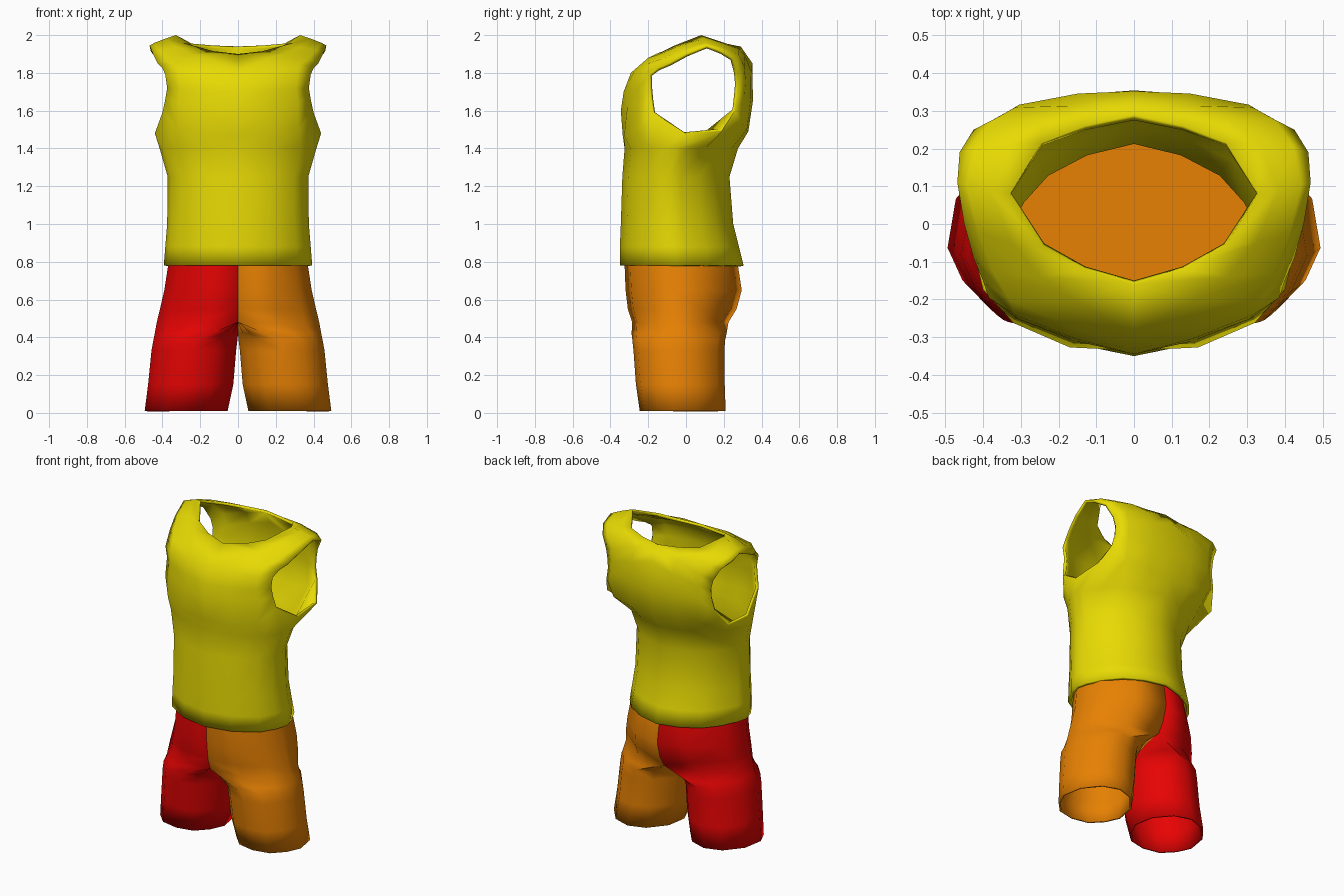
import bpy
import bmesh
from math import radians
from mathutils import Vector

if "Cube" in bpy.data.objects:
    bpy.data.objects.remove(bpy.data.objects["Cube"], do_unlink=True)


def material(name, rgb):
    mat = bpy.data.materials.new(name)
    mat.use_nodes = True
    mat.diffuse_color = (*rgb, 1)
    mat.node_tree.nodes["Principled BSDF"].inputs["Base Color"].default_value = (*rgb, 1)
    return mat


yellow = material("yellow cloth", (0.8, 0.7, 0.001))
orange = material("orange cloth", (0.8, 0.22, 0.001))
red = material("red cloth", (0.8, 0.001, 0.001))


def finish(bm, name, mat, angle):
    mesh = bpy.data.meshes.new(name)
    bm.to_mesh(mesh)
    bm.free()
    obj = bpy.data.objects.new(name, mesh)
    bpy.context.collection.objects.link(obj)
    mesh.materials.append(mat)
    bpy.ops.object.select_all(action='DESELECT')
    obj.select_set(True)
    bpy.context.view_layer.objects.active = obj
    bpy.ops.object.shade_smooth_by_angle(angle=radians(angle))
    return obj


def thicken(obj, thickness):
    cloth = obj.modifiers.new("Cloth thickness", 'SOLIDIFY')
    cloth.thickness = thickness
    cloth.offset = -1


def bridge(bm, a, b, closed=False):
    n = len(a)
    for i in range(n if closed else n - 1):
        j = (i + 1) % n
        bm.faces.new((a[i], a[j], b[j], b[i]))


# Shirt: left half, lofted from hem to armpit
def build_shirt():
    bm = bmesh.new()
    outline = [(0, -1), (.44, -.89), (.8, -.63), (.95, -.33), (1, -.1),
               (.96, .1), (.82, .43), (.64, .69), (.35, .89), (0, 1)]
    # height, half width, front, back
    levels = [(.78, .393, -.35, .305), (.88, .385, -.35, .28), (1, .375, -.345, .25),
              (1.25, .372, -.337, .23), (1.4, .415, -.325, .275)]
    rings = []
    for z, w, front, back in levels:
        mid, half = (front + back) / 2, (back - front) / 2
        rings.append([bm.verts.new((x * w, mid + y * half, z)) for x, y in outline])
    armpit = [(0, -.335, 1.47), (.17, -.327, 1.47), (.32, -.262, 1.5), (.4, -.175, 1.59),
              (.44, -.01, 1.48), (.435, .19, 1.49), (.39, .26, 1.6), (.31, .3, 1.52),
              (.16, .322, 1.5), (0, .33, 1.49)]
    rings.append([bm.verts.new(p) for p in armpit])
    for a, b in zip(rings, rings[1:]):
        bridge(bm, a, b)

    # Chest, over the shoulder and down the back: inner edge, armhole edge, bulge
    strips = [((0, -.345, 1.6), (.385, -.187, 1.66), (-.032, 0)),
              ((0, -.33, 1.7), (.375, -.193, 1.72), (-.034, 0)),
              ((0, -.292, 1.8), (.385, -.195, 1.79), (-.028, .005)),
              ((0, -.16, 1.9), (.4, -.15, 1.825), (-.05, .01)),
              ((.13, -.12, 1.915), (.425, -.09, 1.85), (-.035, .012)),
              ((.24, -.06, 1.945), (.45, 0, 1.9), (-.015, .012)),
              ((.328, .08, 2), (.468, .11, 1.945), (0, .004)),
              ((.245, .215, 1.955), (.462, .19, 1.915), (.01, .01)),
              ((.13, .26, 1.945), (.425, .25, 1.875), (.025, .01)),
              ((0, .29, 1.94), (.385, .27, 1.8), (.035, .01)),
              ((0, .352, 1.85), (.372, .275, 1.74), (.027, 0)),
              ((0, .354, 1.65), (.372, .27, 1.68), (.025, 0))]
    rows = [rings[-1][:4]]
    for inner, outer, (dy, dz) in strips:
        a, b = Vector(inner), Vector(outer)
        rows.append([bm.verts.new(a.lerp(b, t) + Vector((0, dy, dz)) * k)
                     for t, k in ((0, 0), (.4, .9), (.82, 1), (1, 0))])
    rows.append(rings[-1][:5:-1])
    for a, b in zip(rows, rows[1:]):
        bridge(bm, a, b)
    bmesh.ops.recalc_face_normals(bm, faces=bm.faces)
    # Keep the outside facing outwards, judged at the hem
    hem = min(bm.faces, key=lambda f: f.calc_center_median().z)
    if hem.normal.dot(hem.calc_center_median() * Vector((1, 1, 0))) < 0:
        bmesh.ops.reverse_faces(bm, faces=bm.faces)
    shirt = finish(bm, "sleeveless_shirt", yellow, 70)
    mirror = shirt.modifiers.new("Mirror", 'MIRROR')
    mirror.merge_threshold = 0.002
    thicken(shirt, 0.018)


# Shorts: each half is a hip section that narrows into an open leg
HALF = [(0, -1), (.5, -.9), (.82, -.58), (1, -.2), (.9, .37), (.5, .84), (0, 1)]
OUTLINE = HALF + [(-x, y) for x, y in HALF[-2:0:-1]]


def loop(bm, z, x0, ridge, x1, front, back, side):
    ring = []
    for px, py in OUTLINE:
        x = ridge + px * (x1 - ridge if px > 0 else ridge - x0)
        y = (front + back) / 2 + py * (back - front) / 2
        ring.append(bm.verts.new((x * side, y, z)))
    return ring


def build_shorts_half(name, side, cloth):
    bm = bmesh.new()
    # height, inner x, x of the front and back ridge, outer x, front, back
    levels = [(.9, 0, 0, .345, -.32, .255), (.78, 0, 0, .37, -.325, .275),
              (.65, 0, 0, .39, -.32, .295), (.55, 0, 0, .413, -.308, .268),
              (.48, 0, 0, .43, -.285, .225), (.42, 0, .14, .441, -.288, .215),
              (.385, .003, .22, .448, -.284, .207), (.33, .01, .234, .458, -.278, .203),
              (.15, .025, .25, .476, -.265, .205), (.01, .055, .274, .494, -.245, .21)]
    rings = [loop(bm, *level, side) for level in levels]
    for a, b in zip(rings, rings[1:]):
        bridge(bm, a, b, True)
    waist = bm.faces.new(rings[0])
    leg_end = bm.faces.new(rings[-1])
    bmesh.ops.recalc_face_normals(bm, faces=bm.faces)
    # Open the waist, the leg and the wall where the halves meet
    seam = [f for f in bm.faces if all(abs(v.co.x) < 1e-5 for v in f.verts)]
    bmesh.ops.delete(bm, geom=seam + [waist, leg_end], context='FACES')
    loose = [v for v in bm.verts if not v.link_faces]
    bmesh.ops.delete(bm, geom=loose, context='VERTS')
    thicken(finish(bm, name, cloth, 55), 0.012)


# Flat panel that closes the waist inside the shirt
def build_waist_panel():
    bm = bmesh.new()
    panel = bm.faces.new(loop(bm, .9, -.345, 0, .345, -.32, .255, 1))
    if panel.normal.z < 0 or panel.calc_area() == 0:
        panel.normal_flip()
    finish(bm, "waist_panel", orange, 30)


build_shirt()
build_waist_panel()
build_shorts_half("shorts_left_leg", 1, orange)
build_shorts_half("shorts_right_leg", -1, red)
